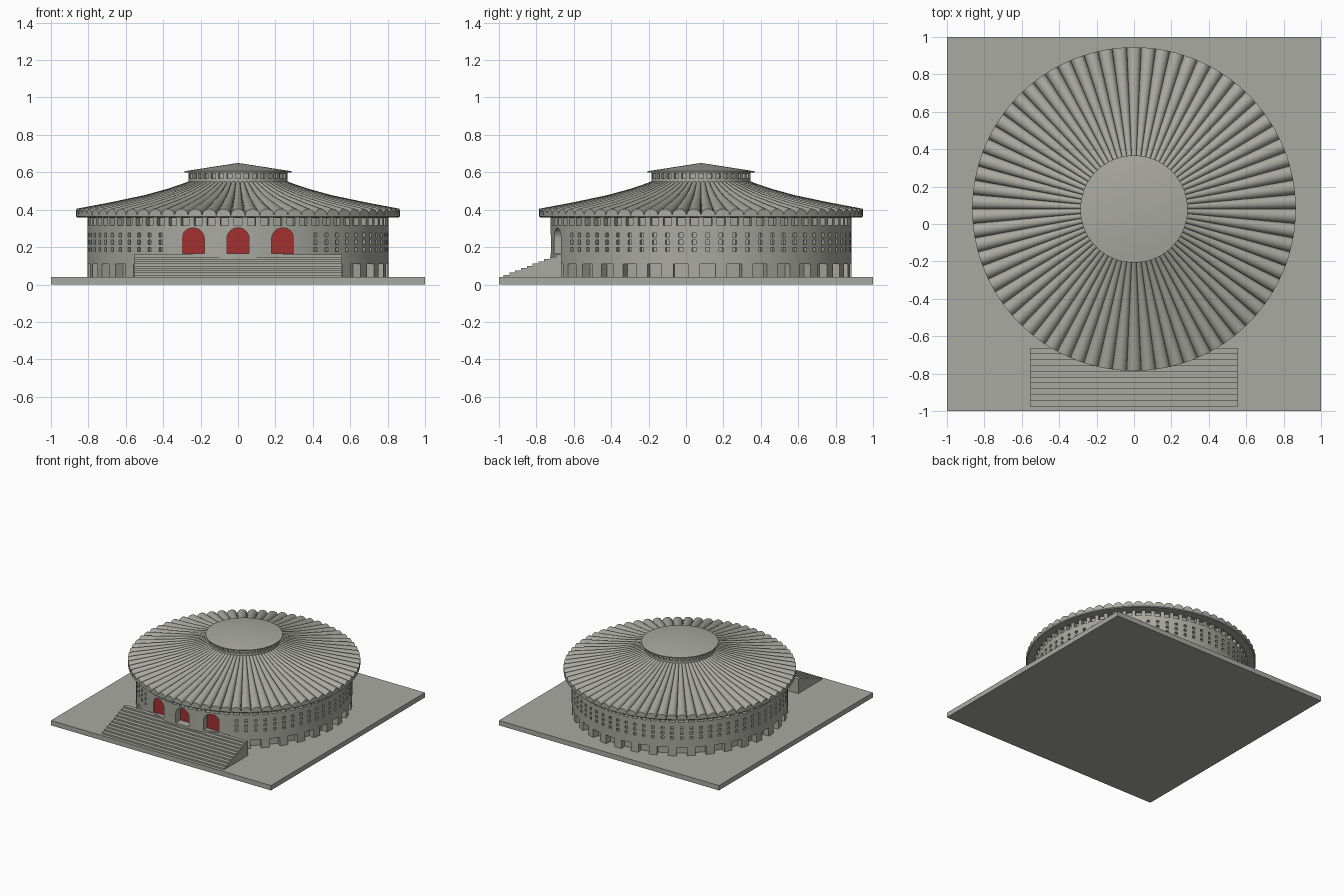
import bpy, bmesh, math
from mathutils import Vector

if "Cube" in bpy.data.objects:
    bpy.data.objects.remove(bpy.data.objects["Cube"])

CY = 0.08          # centre of the round hall along y
R = 0.805          # wall radius
N = 70             # bays and roof flutes around the hall
STEP = 2 * math.pi / N


def material(name, rgb):
    m = bpy.data.materials.new(name)
    m.diffuse_color = (*rgb, 1)
    m.use_nodes = True
    m.node_tree.nodes["Principled BSDF"].inputs["Base Color"].default_value = m.diffuse_color
    return m


STONE = material("grey stone", (0.40, 0.40, 0.36))
RED = material("red door", (0.36, 0.03, 0.03))


def finish(name, bm, mat=STONE, smooth=True):
    bmesh.ops.recalc_face_normals(bm, faces=bm.faces)
    me = bpy.data.meshes.new(name)
    bm.to_mesh(me)
    bm.free()
    ob = bpy.data.objects.new(name, me)
    bpy.context.collection.objects.link(ob)
    me.materials.append(mat)
    bpy.ops.object.select_all(action='DESELECT')
    bpy.context.view_layer.objects.active = ob
    ob.select_set(True)
    if smooth:
        bpy.ops.object.shade_smooth_by_angle(angle=math.radians(30))
    return ob


def polar(r, a, z):
    """Point on the hall's cylinder; angle 0 faces the front."""
    return Vector((r * math.sin(a), CY - r * math.cos(a), z))


def skin(bm, rows, closed=True):
    """Quads between successive rows of points."""
    vs = [[bm.verts.new(p) for p in row] for row in rows]
    n = len(vs[0])
    for lo, hi in zip(vs, vs[1:]):
        for i in range(n if closed else n - 1):
            j = (i + 1) % n
            bm.faces.new((lo[i], lo[j], hi[j], hi[i]))
    return vs


def wall_band(name, r, bays, frac, depth, zs, open_rows, skip=0.0):
    """Ring of wall with recessed openings, one column per bay."""
    step = 2 * math.pi / bays
    bm = bmesh.new()
    holes = []
    for k in range(bays):
        mid = (k if k <= bays / 2 else k - bays) * step
        if abs(mid) < skip:
            continue
        cuts = [mid - step / 2, mid - step * frac / 2,
                mid + step * frac / 2, mid + step / 2]
        vs = [[bm.verts.new(polar(r, a, z)) for a in cuts] for z in zs]
        for row in range(len(zs) - 1):
            for c in range(3):
                f = bm.faces.new((vs[row][c], vs[row][c + 1],
                                  vs[row + 1][c + 1], vs[row + 1][c]))
                if c == 1 and row in open_rows:
                    holes.append(f)
    out = bmesh.ops.extrude_discrete_faces(bm, faces=holes)
    for f in out['faces']:
        d = f.calc_center_median() - Vector((0, CY, 0))
        d.z = 0
        bmesh.ops.translate(bm, verts=f.verts, vec=-d.normalized() * depth)
    bmesh.ops.remove_doubles(bm, verts=bm.verts, dist=1e-5)
    return finish(name, bm)


def prism(bm, pts, offset):
    f = bm.faces.new([bm.verts.new(p) for p in pts])
    ext = bmesh.ops.extrude_face_region(bm, geom=[f])
    bmesh.ops.translate(bm, vec=offset,
                        verts=[v for v in ext['geom'] if isinstance(v, bmesh.types.BMVert)])


def arches(name, y0, y1, mat):
    """Three round-headed prisms at the door positions."""
    bm = bmesh.new()
    w, sill, spring = 0.06, 0.165, 0.243
    for x in (-0.24, 0, 0.24):
        pts = [(x - w, y0, sill), (x + w, y0, sill)]
        pts += [(x + w * math.cos(math.pi * i / 16), y0,
                 spring + w * math.sin(math.pi * i / 16)) for i in range(17)]
        prism(bm, pts, (0, y1 - y0, 0))
    return finish(name, bm, mat, False)


# Square ground slab
bm = bmesh.new()
prism(bm, [(-1, -1, 0), (1, -1, 0), (1, 1, 0), (-1, 1, 0)], (0, 0, 0.04))
finish("base_slab", bm, smooth=False)

# Front staircase from a stepped side profile
bm = bmesh.new()
steps, y0, y1, z0, z1 = 10, -0.975, -0.665, 0.04, 0.16
profile = [(y1, z0), (y0, z0)]
for i in range(steps):
    z = z0 + (z1 - z0) * (i + 1) / steps
    profile += [(y0 + (y1 - y0) * i / steps, z), (y0 + (y1 - y0) * (i + 1) / steps, z)]
prism(bm, [(-0.555, y, z) for y, z in profile], (1.11, 0, 0))
finish("front_stairs", bm, smooth=False)

# Walls: ground arcade, three window rows, and openings under the eaves
wall_band("ground_arcade", R, 35, 0.56, 0.05, [0.04, 0.11], {0})
zs = [0.11]
for c in (0.187, 0.226, 0.265):
    zs += [c - 0.011, c + 0.011]
zs += [0.315]
wall_band("window_wall", R, N, 0.30, 0.02, zs, {1, 3, 5}, skip=5.4 * STEP)
wall_band("eaves_openings", R, N, 0.62, 0.03, [0.315, 0.355, 0.365], {0})

# Solid front wall section with three arched recesses
bm = bmesh.new()
half, segs = 5.5 * STEP, 44
angs = [-half + 2 * half * i / segs for i in range(segs + 1)]
ring = [(R, 0.11), (R, 0.315), (0.68, 0.315), (0.68, 0.11)]
vs = skin(bm, [[polar(r, a, z) for r, z in ring] for a in angs])
bm.faces.new(vs[0])
bm.faces.new(vs[-1])
front = finish("entrance_wall", bm, smooth=False)
cutter = arches("door_cutter", -0.85, -0.655, STONE)
cutter.hide_render = True
mod = front.modifiers.new("doorways", 'BOOLEAN')
mod.object = cutter
mod.operation = 'DIFFERENCE'
mod.solver = 'EXACT'
bpy.ops.object.select_all(action='DESELECT')
bpy.context.view_layer.objects.active = front
front.select_set(True)
bpy.ops.object.modifier_apply(modifier=mod.name)
bpy.ops.object.shade_smooth_by_angle(angle=math.radians(30))
bpy.data.objects.remove(cutter)
arches("red_doors", -0.660, -0.652, RED)

# Roof of tapering half-round flutes, with rim and soffit
bm = bmesh.new()
crest = [(0.255, 0.555), (0.30, 0.538), (0.38, 0.511), (0.50, 0.478),
         (0.68, 0.440), (0.865, 0.405)]
sub = 8
rows = []
for r, z in crest:
    row = []
    for k in range(N):
        for s in range(sub):
            t = math.pi * s / sub
            a = (k - 0.5 * math.cos(t)) * STEP
            row.append(polar(r, a, z - 0.042 * r * (1 - math.sin(t))))
    rows.append(row)
flat = [(k - 0.5 * math.cos(math.pi * s / sub)) * STEP for k in range(N) for s in range(sub)]
for r, z in [(0.865, 0.364), (0.858, 0.358), (0.79, 0.358)]:
    rows.append([polar(r, a, z) for a in flat])
skin(bm, rows)
finish("fluted_roof", bm)

# Lantern drum with windows and a low conical cap
wall_band("lantern_drum", 0.265, 36, 0.62, 0.015, [0.52, 0.567, 0.594, 0.606], {1})
bm = bmesh.new()
angs = [2 * math.pi * i / 72 for i in range(72)]
vs = skin(bm, [[polar(r, a, z) for a in angs] for r, z in
               [(0.25, 0.600), (0.287, 0.600), (0.287, 0.606), (0.27, 0.608)]])
tip = bm.verts.new((0, CY, 0.65))
for i in range(72):
    bm.faces.new((vs[-1][i], vs[-1][(i + 1) % 72], tip))
bm.faces.new(vs[0])
finish("lantern_cap", bm)
